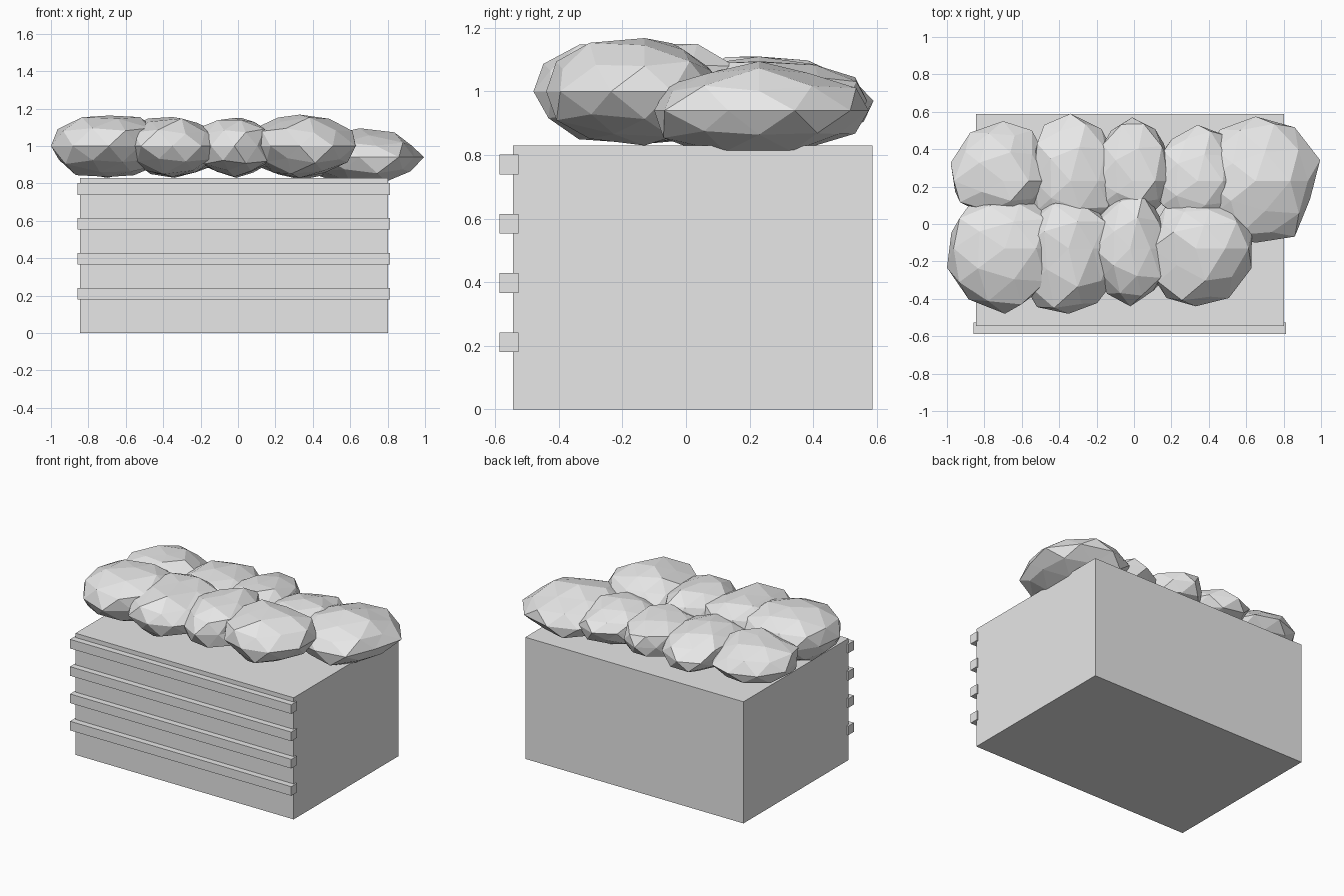
import bpy, bmesh, random
from mathutils import Vector

if "Cube" in bpy.data.objects:
    bpy.data.objects.remove(bpy.data.objects["Cube"])

random.seed(4)

grey = bpy.data.materials.new("plain grey")
grey.diffuse_color = (0.8, 0.8, 0.8, 1)
grey.use_nodes = True
grey.node_tree.nodes["Principled BSDF"].inputs["Base Color"].default_value = grey.diffuse_color


def finish(bm, name):
    me = bpy.data.meshes.new(name)
    bm.to_mesh(me)
    bm.free()
    me.materials.append(grey)
    ob = bpy.data.objects.new(name, me)
    bpy.context.collection.objects.link(ob)
    return ob


def box(name, lo, hi):
    lo, hi = Vector(lo), Vector(hi)
    bm = bmesh.new()
    bmesh.ops.create_cube(bm, size=1)
    for v in bm.verts:
        v.co = (lo + hi) / 2 + v.co * (hi - lo)
    return finish(bm, name)


def clump(name, centre, low, high):
    """Faceted, jittered ball; low/high are its reach to each side of the centre."""
    bm = bmesh.new()
    bmesh.ops.create_icosphere(bm, subdivisions=2, radius=1)
    for v in bm.verts:
        v.co *= random.uniform(0.9, 1.08)
    for a in range(3):
        top = max(v.co[a] for v in bm.verts)
        bottom = -min(v.co[a] for v in bm.verts)
        for v in bm.verts:
            v.co[a] *= high[a] / top if v.co[a] > 0 else low[a] / bottom
    for v in bm.verts:
        v.co += Vector(centre)
    return finish(bm, name)


# planter body
box("planter_box", (-0.845, -0.545, 0), (0.802, 0.587, 0.83))

# horizontal slats on the front face
for i in range(4):
    z = 0.18 + i * 0.1863
    box(f"front_slat_{i + 1}", (-0.857, -0.587, z), (0.813, -0.527, z + 0.062))

# two rows of foliage: centre, reach to -x -y -z, reach to +x +y +z
clumps = [
    ((-0.69, -0.13, 1.00), (0.31, 0.35, 0.165), (0.30, 0.27, 0.163)),
    ((-0.35, -0.13, 1.00), (0.28, 0.35, 0.165), (0.28, 0.27, 0.155)),
    ((-0.02, -0.13, 1.00), (0.22, 0.31, 0.165), (0.20, 0.31, 0.150)),
    ((0.33, -0.13, 1.00), (0.26, 0.31, 0.170), (0.30, 0.27, 0.168)),
    ((-0.70, 0.23, 0.97), (0.28, 0.20, 0.140), (0.25, 0.32, 0.140)),
    ((-0.34, 0.23, 0.97), (0.22, 0.28, 0.140), (0.26, 0.36, 0.140)),
    ((-0.01, 0.23, 0.97), (0.20, 0.22, 0.140), (0.21, 0.34, 0.125)),
    ((0.34, 0.23, 0.96), (0.24, 0.25, 0.140), (0.22, 0.30, 0.125)),
    ((0.65, 0.23, 0.94), (0.32, 0.33, 0.140), (0.345, 0.345, 0.155)),
]
for i, (c, lo, hi) in enumerate(clumps):
    clump(f"foliage_clump_{i + 1}", c, lo, hi)
